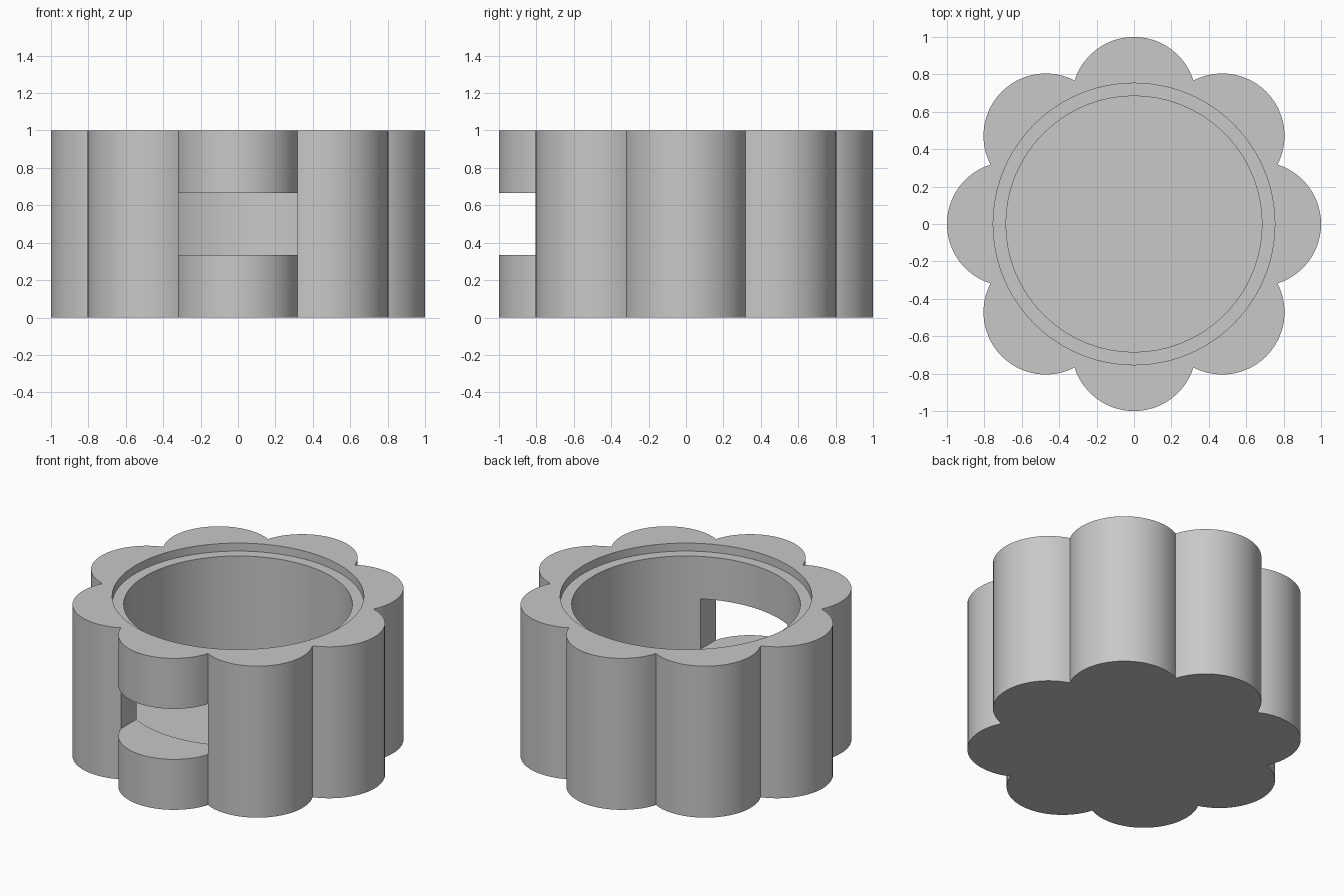
import bpy, bmesh, math
from mathutils import Vector

LOBES = 8
LOBE_R = 1 / 3
LOBE_D = 2 / 3
HEIGHT = 1.0
FLOOR_Z = 0.25
LEDGE_Z = 0.947

cube = bpy.data.objects.get("Cube")
if cube:
    bpy.data.objects.remove(cube, do_unlink=True)

grey = bpy.data.materials.new("plain grey")
grey.use_nodes = True
grey.diffuse_color = (0.58, 0.58, 0.58, 1)
grey.node_tree.nodes["Principled BSDF"].inputs["Base Color"].default_value = grey.diffuse_color


def prism(name, outline, z0, z1):
    """Extrude a flat outline from z0 up to z1."""
    bm = bmesh.new()
    face = bm.faces.new([bm.verts.new((x, y, z0)) for x, y in outline])
    new = bmesh.ops.extrude_face_region(bm, geom=[face])["geom"]
    top = [v for v in new if isinstance(v, bmesh.types.BMVert)]
    bmesh.ops.translate(bm, verts=top, vec=Vector((0, 0, z1 - z0)))
    bmesh.ops.recalc_face_normals(bm, faces=bm.faces)
    mesh = bpy.data.meshes.new(name)
    bm.to_mesh(mesh)
    bm.free()
    mesh.materials.append(grey)
    obj = bpy.data.objects.new(name, mesh)
    bpy.context.collection.objects.link(obj)
    return obj


def circle(radius, n=96):
    return [(radius * math.cos(math.tau * i / n), radius * math.sin(math.tau * i / n))
            for i in range(n)]


# Scalloped outline: eight arcs meeting at notches
half = math.pi / LOBES
notch = LOBE_D * math.cos(half) + math.sqrt(LOBE_R ** 2 - (LOBE_D * math.sin(half)) ** 2)
notch_x = notch * math.sin(half)
sweep = math.atan2(notch_x, notch * math.cos(half) - LOBE_D)
steps = 28
outline = []
for k in range(LOBES):
    a = math.tau * k / LOBES
    for i in range(steps):
        b = a - sweep + 2 * sweep * i / steps
        outline.append((LOBE_D * math.cos(a) + LOBE_R * math.cos(b),
                        LOBE_D * math.sin(a) + LOBE_R * math.sin(b)))
body = prism("scalloped_body", outline, 0, HEIGHT)

# Cutters: round cavity, lid ledge and front window
w = notch_x + 0.0005
window = [(-w, -1.2), (w, -1.2), (w, -0.4), (-w, -0.4)]
cutters = [
    prism("cavity_cutter", circle(0.684), FLOOR_Z, HEIGHT + 0.2),
    prism("ledge_cutter", circle(0.753), LEDGE_Z, HEIGHT + 0.1),
    prism("window_cutter", window, HEIGHT / 3, HEIGHT * 2 / 3),
]

bpy.ops.object.select_all(action='DESELECT')
bpy.context.view_layer.objects.active = body
body.select_set(True)
for cutter in cutters:
    cutter.hide_render = True
    mod = body.modifiers.new(cutter.name, 'BOOLEAN')
    mod.operation = 'DIFFERENCE'
    mod.solver = 'EXACT'
    mod.object = cutter
    bpy.ops.object.modifier_apply(modifier=mod.name)
    bpy.data.objects.remove(cutter, do_unlink=True)

# Smooth curved walls, keep rims sharp
bpy.ops.object.shade_smooth_by_angle(angle=math.radians(30))
